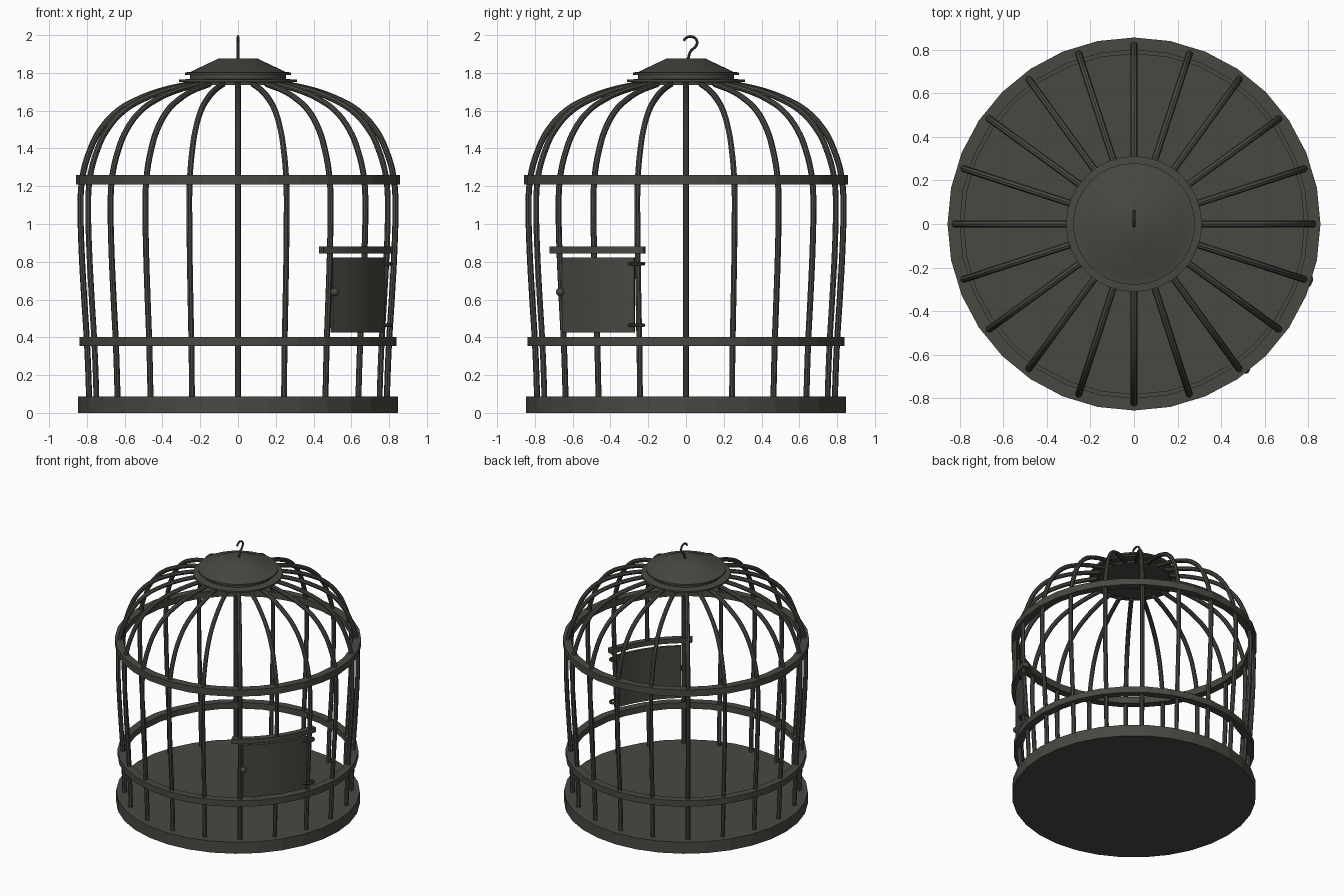
import bpy, bmesh
from math import sin, cos, radians, pi

cube = bpy.data.objects.get("Cube")
if cube:
    bpy.data.objects.remove(cube)

metal = bpy.data.materials.new("dark_iron")
metal.use_nodes = True
metal.diffuse_color = (0.065, 0.065, 0.055, 1)
metal.node_tree.nodes["Principled BSDF"].inputs["Base Color"].default_value = metal.diffuse_color


def activate(ob):
    bpy.ops.object.select_all(action='DESELECT')
    ob.select_set(True)
    bpy.context.view_layer.objects.active = ob


def smooth(ob):
    activate(ob)
    bpy.ops.object.shade_smooth_by_angle(angle=radians(35))


def lathe(name, profile, segs, start=0, end=360, rounded=True):
    """Sweep a closed (radius, z) outline around the z axis."""
    bm = bmesh.new()
    full = end - start == 360
    rings = []
    for i in range(segs if full else segs + 1):
        a = radians(start + (end - start) * i / segs)
        rings.append([bm.verts.new((r * cos(a), r * sin(a), z)) for r, z in profile])
    n = len(profile)
    for i in range(segs):
        p, q = rings[i], rings[(i + 1) % len(rings)]
        for j in range(n):
            k = (j + 1) % n
            if profile[j][0] == 0 and profile[k][0] == 0:
                continue
            bm.faces.new((p[j], q[j], q[k], p[k]))
    if not full:
        bm.faces.new(rings[0])
        bm.faces.new(rings[-1])
    bmesh.ops.remove_doubles(bm, verts=bm.verts, dist=1e-5)
    bmesh.ops.recalc_face_normals(bm, faces=bm.faces)
    me = bpy.data.meshes.new(name)
    bm.to_mesh(me)
    bm.free()
    me.materials.append(metal)
    ob = bpy.data.objects.new(name, me)
    bpy.context.collection.objects.link(ob)
    if rounded:
        smooth(ob)
    return ob


def box_outline(r0, r1, z0, z1):
    return [(r0, z0), (r1, z0), (r1, z1), (r0, z1)]


def tube(name, points, radius):
    """Round rod along a smooth path."""
    cu = bpy.data.curves.new(name, 'CURVE')
    cu.dimensions = '3D'
    cu.bevel_depth = radius
    cu.bevel_resolution = 2
    cu.resolution_u = 4
    cu.use_fill_caps = True
    sp = cu.splines.new('BEZIER')
    sp.bezier_points.add(len(points) - 1)
    for bp, co in zip(sp.bezier_points, points):
        bp.co = co
        bp.handle_left_type = bp.handle_right_type = 'AUTO'
    cu.materials.append(metal)
    ob = bpy.data.objects.new(name, cu)
    bpy.context.collection.objects.link(ob)
    activate(ob)
    bpy.ops.object.convert(target='MESH')
    smooth(bpy.context.object)


def polar(r, deg, z):
    return (r * cos(radians(deg)), r * sin(radians(deg)), z)


# Base and the two hoops
lathe("base", box_outline(0, 0.848, 0, 0.088), 32, rounded=False)
lathe("lower_hoop", box_outline(0.782, 0.838, 0.355, 0.402), 32, rounded=False)
lathe("upper_hoop", box_outline(0.8, 0.857, 1.21, 1.26), 32, rounded=False)

# Bars, with the one behind the door interrupted
bar_low = [(0.788, 0.07), (0.792, 0.2), (0.8, 0.38)]
bar_mid = [(0.815, 0.62)]
bar_high = [(0.828, 0.86), (0.833, 1.05), (0.825, 1.24), (0.78, 1.4), (0.728, 1.5),
            (0.635, 1.6), (0.53, 1.66), (0.41, 1.705), (0.26, 1.74)]
for i in range(20):
    angle = i * 18
    parts = [bar_low, bar_high] if angle == 324 else [bar_low + bar_mid + bar_high]
    for part in parts:
        tube("bar", [polar(r, angle, z) for r, z in part], 0.016)

# Roof cap
lathe("cap", [(0, 1.735), (0.25, 1.735), (0.25, 1.748), (0.312, 1.752), (0.312, 1.764),
              (0.255, 1.768), (0.255, 1.788), (0.28, 1.79), (0.28, 1.802), (0.25, 1.806),
              (0.105, 1.875), (0, 1.877)], 32)

# Hanging hook
tube("hook", [(0, y, z) for y, z in [(0.01, 1.87), (0.025, 1.915), (0.053, 1.943),
                                     (0.057, 1.972), (0.03, 1.992), (0, 1.985),
                                     (-0.012, 1.97)]], 0.007)

# Curved door and its lintel
lathe("door", box_outline(0.805, 0.826, 0.425, 0.822), 8, -52.5, -19.5)
lathe("door_lintel", box_outline(0.808, 0.852, 0.845, 0.88), 8, -58, -15.3)

# Hinges: a loop from the door edge around the bar
for z in (0.465, 0.79):
    tube("hinge", [polar(0.82, -21.5, z), polar(0.848, -19.5, z), polar(0.85, -17, z),
                   polar(0.825, -15.8, z), polar(0.8, -17, z)], 0.009)

# Door knob
bpy.ops.mesh.primitive_uv_sphere_add(segments=16, ring_count=8, radius=0.022,
                                     location=polar(0.84, -52.5, 0.64))
knob = bpy.context.object
knob.name = "door_knob"
knob.data.materials.append(metal)
smooth(knob)
